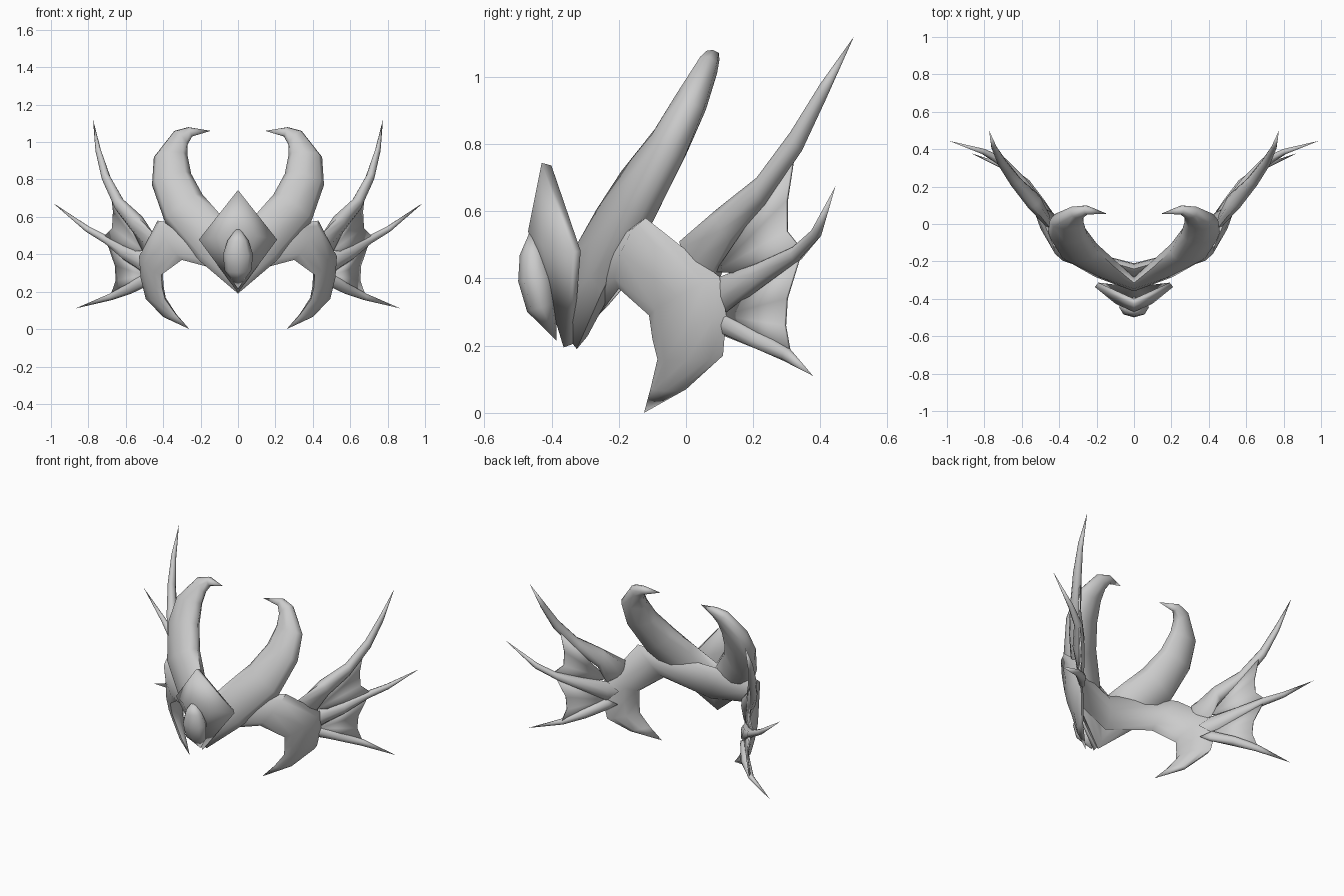
import bpy, bmesh, math
from mathutils import Vector as V

if "Cube" in bpy.data.objects:
    bpy.data.objects.remove(bpy.data.objects["Cube"])


def finish(name, bm, mirror=True, thick=0):
    bmesh.ops.recalc_face_normals(bm, faces=bm.faces)
    me = bpy.data.meshes.new(name)
    bm.to_mesh(me)
    bm.free()
    ob = bpy.data.objects.new(name, me)
    bpy.context.collection.objects.link(ob)
    if mirror:
        m = ob.modifiers.new("mirror", 'MIRROR')
        m.use_clip = True
    if thick:
        s = ob.modifiers.new("thickness", 'SOLIDIFY')
        s.thickness = thick
        s.offset = 0
    bpy.ops.object.select_all(action='DESELECT')
    ob.select_set(True)
    bpy.context.view_layer.objects.active = ob
    bpy.ops.object.shade_smooth_by_angle(angle=math.radians(65))
    return ob


def loft(name, rows, tip, start=None, flat_start=False, mirror=True, n=8, boxy=1.0):
    """Skin rounded sections given by two edge points and half thickness, ending in a point."""
    bm = bmesh.new()
    mids = [(V(a) + V(b)) / 2 for a, b, t in rows] + [V(tip)]
    rings = []
    for i, (a, b, t) in enumerate(rows):
        half = (V(a) - V(b)) / 2
        nor = (mids[i + 1] - mids[max(i - 1, 0)]).cross(half).normalized()
        centre = flat_start and i == 0
        if centre:
            nor = V((0, 1 if nor.y > 0 else -1, 0))
        ring = []
        for k in range(n):
            c, s = math.cos(2 * math.pi * k / n), math.sin(2 * math.pi * k / n)
            c, s = (math.copysign(abs(q) ** boxy, q) if abs(q) > 1e-6 else 0 for q in (c, s))
            p = mids[i] + half * c + nor * t * s
            if centre:
                p.x = 0
            ring.append(bm.verts.new(p))
        rings.append(ring)
    for r, s in zip(rings, rings[1:]):
        for k in range(n):
            j = (k + 1) % n
            bm.faces.new((r[k], r[j], s[j], s[k]))
    ends = [(rings[-1], tip)] + ([(rings[0], start)] if start else [])
    for ring, p in ends:
        v = bm.verts.new(p)
        for k in range(n):
            bm.faces.new((ring[k], ring[(k + 1) % n], v))
    return finish(name, bm, mirror)


def sheet(name, pts, faces, thick):
    bm = bmesh.new()
    vs = [bm.verts.new(p) for p in pts]
    for f in faces:
        bm.faces.new([vs[i] for i in f])
    return finish(name, bm, True, thick)


# head band sweeping back and down into the cheek points
loft("head_band", [
    ((0, -.24, .51), (0, -.26, .29), .04),
    ((.43, -.12, .58), (.30, -.20, .37), .04),
    ((.52, .10, .405), (.41, -.11, .29), .04),
    ((.515, .12, .29), (.405, -.10, .22), .035),
    ((.49, .11, .17), (.39, -.085, .16), .03),
    ((.40, .00, .07), (.33, -.105, .075), .02),
], (.26, -.125, 0), flat_start=True)

# big curled horns meeting at the brow
loft("horns", [
    ((0, -.325, .19), (0, -.315, .50), .04),
    ((.20, -.25, .36), (.11, -.225, .63), .055),
    ((.39, -.14, .57), (.19, -.15, .72), .065),
    ((.46, -.045, .77), (.25, -.055, .83), .06),
    ((.45, .02, .92), (.27, .01, .93), .05),
    ((.34, .07, 1.06), (.27, .05, .985), .035),
    ((.265, .08, 1.08), (.245, .07, 1.03), .025),
], (.145, .055, 1.06), flat_start=True, boxy=.8)

# brow plate: bent diamond
sheet("brow_plate", [(0, -.415, .74), (.2, -.325, .48), (0, -.35, .2),
                     (0, -.455, .54), (.09, -.415, .5)],
      [(0, 3, 4), (0, 4, 1), (1, 4, 2), (2, 4, 3)], .03)

# almond gem on the plate
loft("brow_gem", [
    ((-.055, -.455, .475), (.055, -.455, .475), .04),
    ((-.08, -.445, .40), (.08, -.445, .40), .055),
    ((-.072, -.43, .315), (.072, -.43, .315), .045),
], (0, -.385, .215), start=(0, -.46, .55), mirror=False)

# three fin spines on each side, rooted in the back edge of the band
loft("upper_spine", [
    ((.45, -.02, .51), (.50, .10, .40), .025),
    ((.54, .09, .605), (.53, .15, .51), .045),
    ((.64, .21, .70), (.62, .235, .62), .033),
    ((.71, .31, .835), (.70, .345, .78), .024),
    ((.75, .40, .98), (.745, .415, .93), .015),
], (.775, .5, 1.12), start=(.45, .0, .42))
loft("middle_spine", [
    ((.50, .10, .405), (.49, .115, .29), .02),
    ((.60, .22, .45), (.61, .22, .37), .035),
    ((.70, .33, .50), (.70, .33, .45), .025),
    ((.80, .38, .55), (.81, .395, .52), .016),
], (.99, .445, .675), start=(.44, .06, .34))
loft("lower_spine", [
    ((.50, .115, .30), (.485, .11, .23), .02),
    ((.59, .22, .245), (.57, .21, .19), .028),
    ((.68, .31, .19), (.68, .29, .155), .016),
], (.87, .378, .11), start=(.44, .07, .26))

# webbing between the spines
fan = [(0, 1, 2), (0, 2, 3), (0, 3, 4), (0, 4, 5)]
sheet("upper_web", [(.50, .09, .42), (.68, .32, .76), (.665, .30, .63),
                    (.67, .30, .54), (.72, .34, .49), (.61, .22, .41)], fan, .01)
sheet("lower_web", [(.50, .11, .29), (.70, .34, .47), (.655, .30, .34),
                    (.65, .295, .26), (.68, .31, .175), (.58, .215, .215)], fan, .01)
